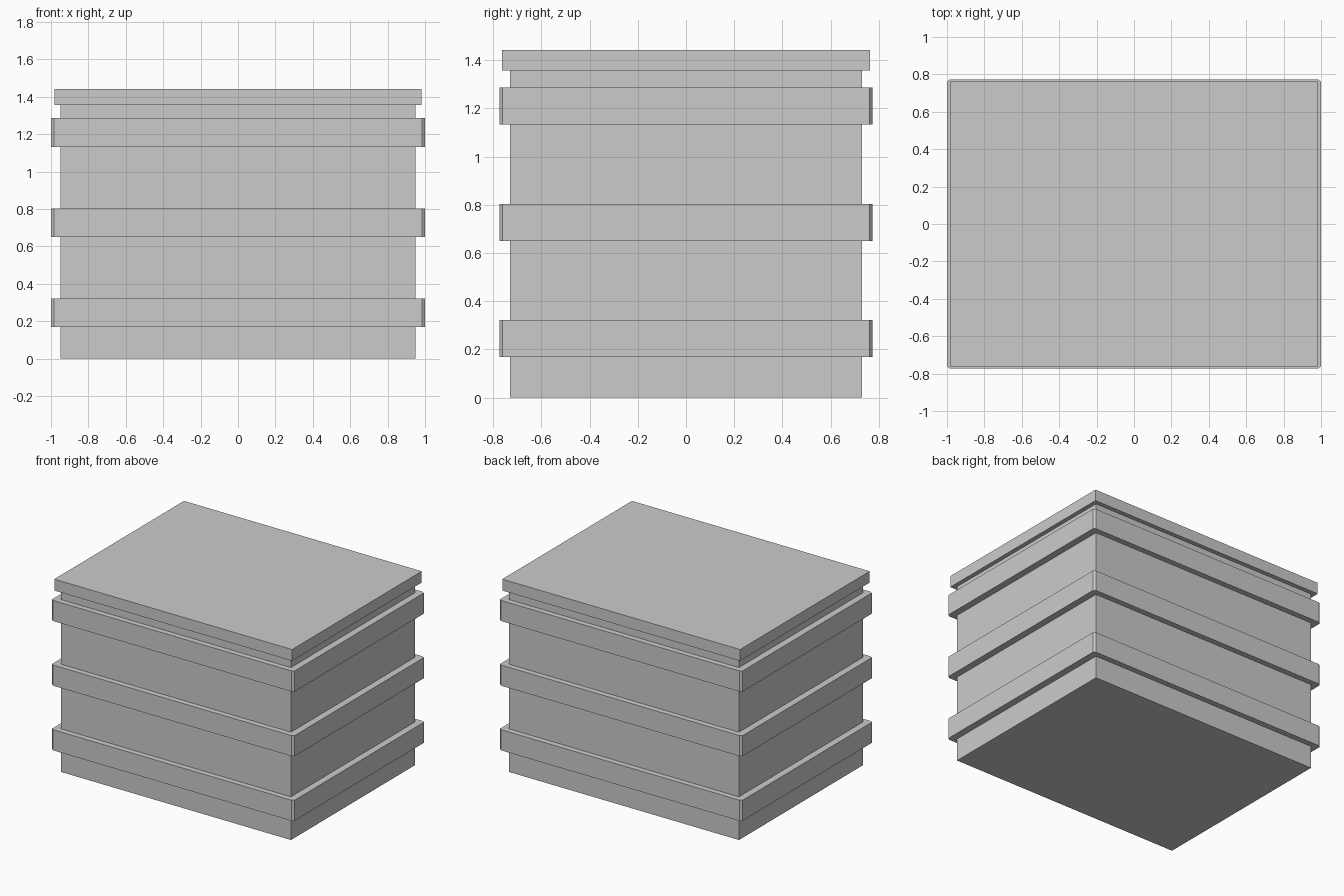
import bpy
import bmesh

if "Cube" in bpy.data.objects:
    bpy.data.objects.remove(bpy.data.objects["Cube"])


def prism(name, outline, z0, z1):
    """Extrude a flat outline from z0 to z1."""
    bm = bmesh.new()
    base = bm.faces.new([bm.verts.new((x, y, z0)) for x, y in outline])
    top = bmesh.ops.extrude_face_region(bm, geom=[base])
    verts = [v for v in top["geom"] if isinstance(v, bmesh.types.BMVert)]
    bmesh.ops.translate(bm, verts=verts, vec=(0, 0, z1 - z0))
    bmesh.ops.recalc_face_normals(bm, faces=bm.faces)
    mesh = bpy.data.meshes.new(name)
    bm.to_mesh(mesh)
    bm.free()
    obj = bpy.data.objects.new(name, mesh)
    bpy.context.collection.objects.link(obj)
    return obj


def rectangle(hx, hy, cx=0, cy=0):
    """Rectangle outline, with optional chamfered corners."""
    if not cx:
        return [(-hx, -hy), (hx, -hy), (hx, hy), (-hx, hy)]
    return [(-hx + cx, -hy), (hx - cx, -hy), (hx, -hy + cy), (hx, hy - cy),
            (hx - cx, hy), (-hx + cx, hy), (-hx, hy - cy), (-hx, -hy + cy)]


# Box body
prism("crate_body", rectangle(0.949, 0.731), 0, 1.357)

# Three bands wrapped round the body, corners slightly chamfered
for i, z in enumerate((0.168, 0.65, 1.132)):
    prism(f"band_{i + 1}", rectangle(1.0, 0.773, 0.016, 0.012), z, z + 0.154)

# Flat lid
prism("lid", rectangle(0.981, 0.764), 1.357, 1.442)
